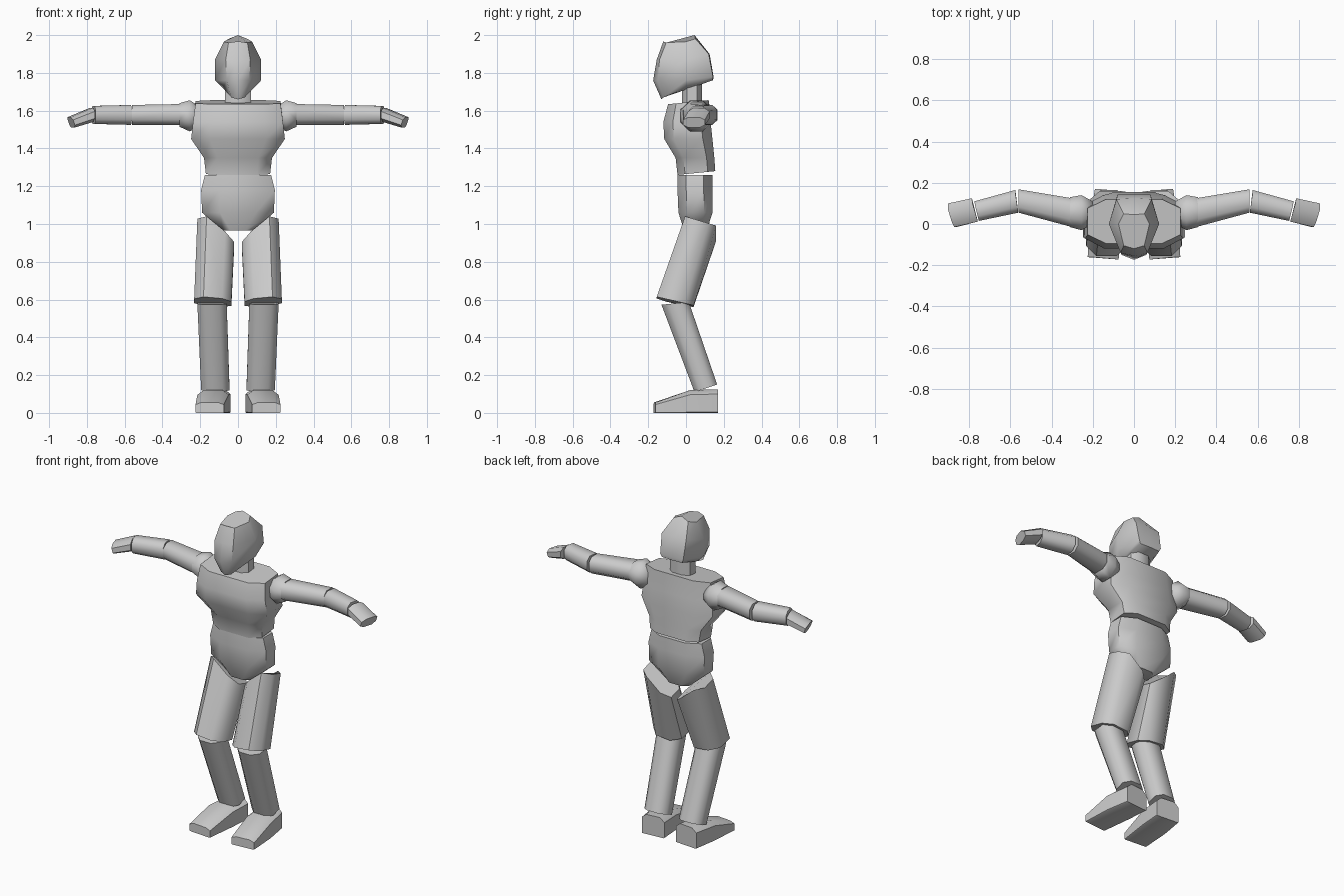
import bpy, bmesh, math

if "Cube" in bpy.data.objects:
    bpy.data.objects.remove(bpy.data.objects["Cube"])

grey = bpy.data.materials.new("plain_grey")
grey.diffuse_color = (0.6, 0.6, 0.6, 1)
grey.use_nodes = True
grey.node_tree.nodes["Principled BSDF"].inputs["Base Color"].default_value = grey.diffuse_color

AXES = {'z': lambda u, v, w: (u, v, w),
        'x': lambda u, v, w: (w, u, v),
        'y': lambda u, v, w: (u, w, v)}


def section(u0, u1, v0, v1, w, su=0, sv=0, low=.25, high=.25):
    """Eight-sided cross-section; su and sv tilt it, low and high cut its corners."""
    a, b = (u1 - u0), (v1 - v0)
    cu, cv = (u0 + u1) / 2, (v0 + v1) / 2
    pts = [(u0 + low * a, v0), (u1 - low * a, v0), (u1, v0 + low * b), (u1, v1 - high * b),
           (u1 - high * a, v1), (u0 + high * a, v1), (u0, v1 - high * b), (u0, v0 + low * b)]
    return [(u, v, w + su * min(u - cu, .04) + sv * (v - cv)) for u, v in pts]


def loft(name, rings, axis='z', mirror=False, angle=50):
    """Skin a row of rings and close both ends."""
    bm = bmesh.new()
    rows = [[bm.verts.new(AXES[axis](*p)) for p in r] for r in rings]
    n = len(rows[0])
    for a, b in zip(rows, rows[1:]):
        for i in range(n):
            j = (i + 1) % n
            bm.faces.new((a[i], a[j], b[j], b[i]))
    bm.faces.new(rows[0])
    bm.faces.new(rows[-1])
    bmesh.ops.recalc_face_normals(bm, faces=bm.faces)
    me = bpy.data.meshes.new(name)
    bm.to_mesh(me)
    bm.free()
    me.materials.append(grey)
    ob = bpy.data.objects.new(name, me)
    bpy.context.collection.objects.link(ob)
    bpy.context.view_layer.objects.active = ob
    ob.select_set(True)
    bpy.ops.object.shade_smooth_by_angle(angle=math.radians(angle))
    ob.select_set(False)
    if mirror:
        mod = ob.modifiers.new("Mirror", 'MIRROR')
        mod.use_mirror_merge = False
    return ob


def half_ring(pts):
    """Mirror a half outline whose first and last points lie on the centre line."""
    return pts + [(-x, y, z) for x, y, z in pts[-2:0:-1]]


# Head: jaw, cheek, brow and crown
loft("head", [half_ring(r) for r in (
    [(0, -.13, 1.66), (.035, -.12, 1.67), (.08, 0, 1.72), (.07, .14, 1.76), (0, .143, 1.76)],
    [(0, -.174, 1.76), (.06, -.15, 1.76), (.122, 0, 1.76), (.08, .143, 1.78), (0, .146, 1.78)],
    [(0, -.155, 1.87), (.065, -.14, 1.87), (.122, 0, 1.87), (.085, .12, 1.90), (0, .125, 1.90)],
    [(0, -.12, 1.967), (.05, -.105, 1.96), (.075, 0, 1.965), (.05, .05, 1.98), (0, .045, 2.0)])])
loft("neck", [section(-.07, .07, -.02, .085, 1.60), section(-.07, .07, -.02, .085, 1.77)])

# Torso
loft("chest", [section(*s, low=.2, high=.2) for s in (
    (-.17, .17, -.045, .155, 1.27, 0, .1),
    (-.18, .18, -.055, .15, 1.35),
    (-.248, .248, -.115, .14, 1.45),
    (-.238, .238, -.12, .13, 1.54),
    (-.225, .225, -.095, .12, 1.645, 0, .1))])
loft("abdomen", [section(*s) for s in (
    (-.08, .08, -.01, .11, .965),
    (-.19, .19, -.04, .14, 1.06),
    (-.195, .195, -.045, .14, 1.18),
    (-.175, .175, -.045, .14, 1.26))])

# Legs
loft("thigh", [section(.035, .232, -.155, .04, .588, .1, -.23),
               section(.02, .215, -.005, .16, .98, .9, -.3)], mirror=True)
loft("shin", [section(.045, .195, .045, .165, .13, 0, .33),
              section(.06, .215, -.13, .015, .58, 0, .1)], mirror=True)
loft("foot", [section(*s, low=.03, high=.2) for s in (
    (.075, .225, 0, .055, -.165, .1),
    (.05, .215, 0, .12, .02),
    (.04, .19, 0, .125, .165, .1))], 'y', True)

# Arms
loft("shoulder", [section(*s, low=.3, high=.3) for s in (
    (0, .11, 1.52, 1.62, .20),
    (-.03, .14, 1.49, 1.655, .255),
    (-.015, .13, 1.515, 1.64, .31))], 'x', True, 70)
loft("upper_arm", [section(-.015, .125, 1.525, 1.635, .30),
                   section(.055, .168, 1.525, 1.63, .56)], 'x', True)
loft("forearm", [section(.055, .165, 1.525, 1.63, .57, .15),
                 section(.015, .11, 1.53, 1.625, .765, .25)], 'x', True)
loft("hand", [section(.012, .125, 1.54, 1.615, .775, .3),
              section(-.015, .10, 1.51, 1.565, .885, .3, .35)], 'x', True)
